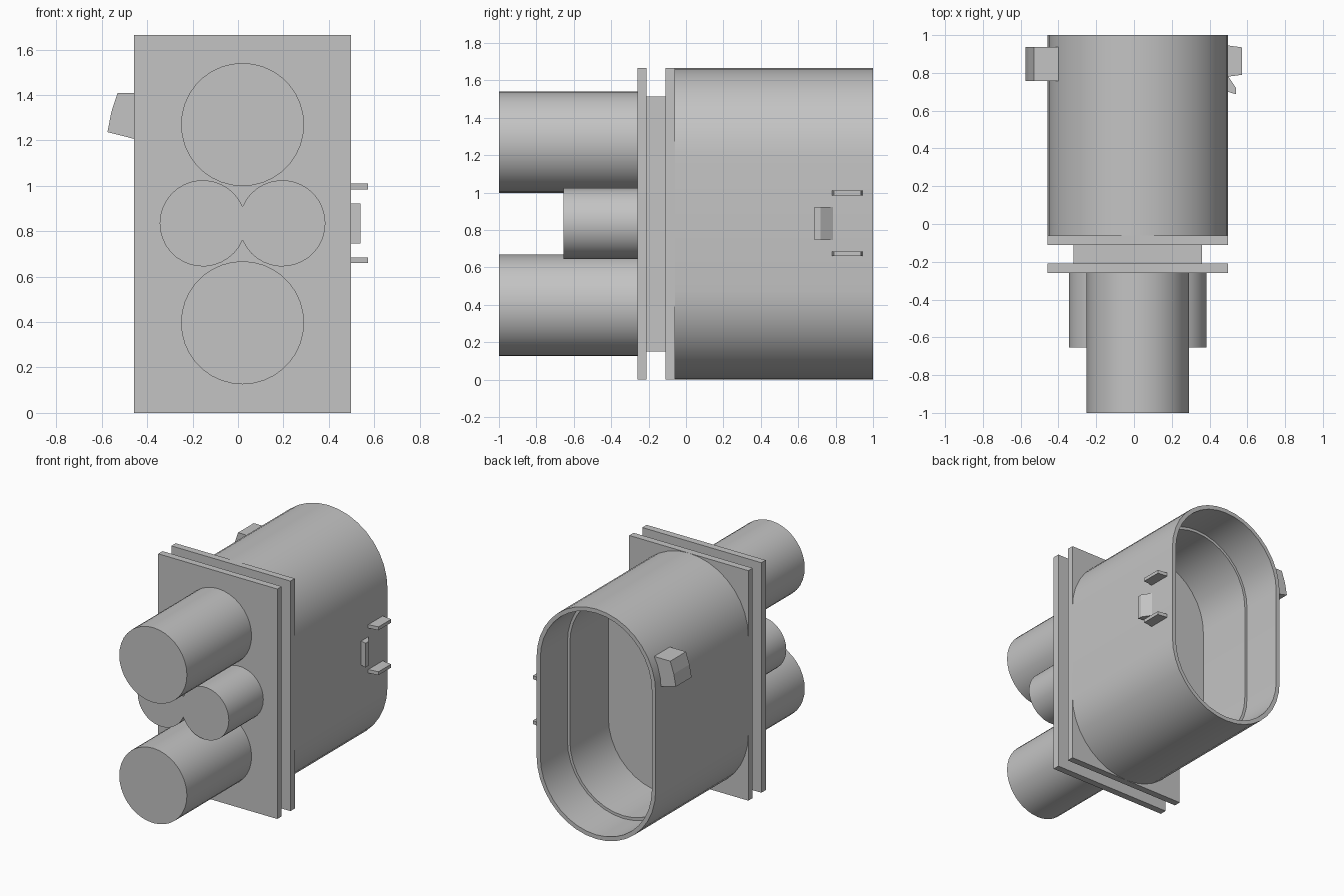
import bpy, bmesh, math

cube = bpy.data.objects.get("Cube")
if cube:
    bpy.data.objects.remove(cube, do_unlink=True)

CX = 0.02          # centre line of the connector
H = 1.665          # overall height
HW = 0.477         # half width of plates and shell

grey = bpy.data.materials.new("plain grey")
grey.use_nodes = True
grey.diffuse_color = (0.55, 0.55, 0.55, 1)
grey.node_tree.nodes["Principled BSDF"].inputs["Base Color"].default_value = (0.55, 0.55, 0.55, 1)


def loft(name, rings, smooth=False):
    """Skin matching rings of points and cap the first and last."""
    bm = bmesh.new()
    loops = [[bm.verts.new(p) for p in ring] for ring in rings]
    n = len(loops[0])
    for a, b in zip(loops, loops[1:]):
        for i in range(n):
            j = (i + 1) % n
            bm.faces.new((a[i], a[j], b[j], b[i]))
    bm.faces.new(loops[0])
    bm.faces.new(loops[-1])
    bmesh.ops.recalc_face_normals(bm, faces=bm.faces)
    me = bpy.data.meshes.new(name)
    bm.to_mesh(me)
    bm.free()
    me.materials.append(grey)
    ob = bpy.data.objects.new(name, me)
    bpy.context.collection.objects.link(ob)
    if smooth:
        bpy.ops.object.select_all(action='DESELECT')
        ob.select_set(True)
        bpy.context.view_layer.objects.active = ob
        bpy.ops.object.shade_smooth_by_angle(angle=math.radians(30))
    return ob


def along_y(profile, y):
    return [(x, y, z) for x, z in profile]


def along_z(profile, z):
    return [(x, y, z) for x, y in profile]


def arc(cx, cz, r, a0, a1, steps):
    return [(cx + r * math.cos(a0 + (a1 - a0) * i / steps),
             cz + r * math.sin(a0 + (a1 - a0) * i / steps)) for i in range(steps + 1)]


def rect(hw, z0, z1):
    return [(CX - hw, z0), (CX + hw, z0), (CX + hw, z1), (CX - hw, z1)]


def stadium(inset):
    r = HW - inset
    return (arc(CX, H - HW, r, 0, math.pi, 18)
            + arc(CX, HW, r, math.pi, 2 * math.pi, 18))


# Hollow shell, open at the back, with an inner ledge and a floor
loft("shell", [along_y(stadium(i), y) for i, y in
               ((0, -0.06), (0, 1.0), (0.03, 1.0), (0.03, 0.69), (0.05, 0.69), (0.05, 0.25))], True)

# Two flange plates with a narrower neck between them
for name, hw, z0, z1, y0, y1 in (("rear_flange", HW, 0, H, -0.11, -0.06),
                                 ("neck", 0.34, 0.15, 1.515, -0.21, -0.11),
                                 ("front_flange", HW, 0, H, -0.26, -0.21)):
    profile = rect(hw, z0, z1)
    loft(name, [along_y(profile, y0), along_y(profile, y1)])

# Large cable sleeves
for name, z in (("upper_sleeve", 1.27), ("lower_sleeve", 0.397)):
    circle = arc(CX, z, 0.271, 0, 2 * math.pi, 36)[:-1]
    loft(name, [along_y(circle, -1.0), along_y(circle, -0.26)], True)

# Pair of small sleeves merged into one figure-eight section
r, d = 0.19, 0.175
t = math.acos(d / r)
eight = (arc(CX + d, 0.835, r, t - math.pi, math.pi - t, 30)[:-1]
         + arc(CX - d, 0.835, r, t, 2 * math.pi - t, 30)[:-1])
loft("twin_sleeve", [along_y(eight, -0.655), along_y(eight, -0.26)], True)

# Hooked latch on the right flank
latch = [(-0.395, 1.41), (-0.53, 1.41), (-0.558, 1.325), (-0.575, 1.237), (-0.45, 1.205)]
loft("latch", [along_y(latch, 0.757), along_y(latch, 0.937)])

# Guide ribs and ramp catch on the left flank
rib = [(0.48, 0.95), (0.497, 0.945), (0.572, 0.935), (0.572, 0.79), (0.497, 0.78), (0.48, 0.78)]
for name, z in (("upper_rib", 0.985), ("lower_rib", 0.66)):
    loft(name, [along_z(rib, z), along_z(rib, z + 0.025)])

catch = [(0.48, 0.785), (0.497, 0.785), (0.54, 0.72), (0.54, 0.687), (0.48, 0.705)]
loft("catch", [along_z(catch, 0.747), along_z(catch, 0.922)])
